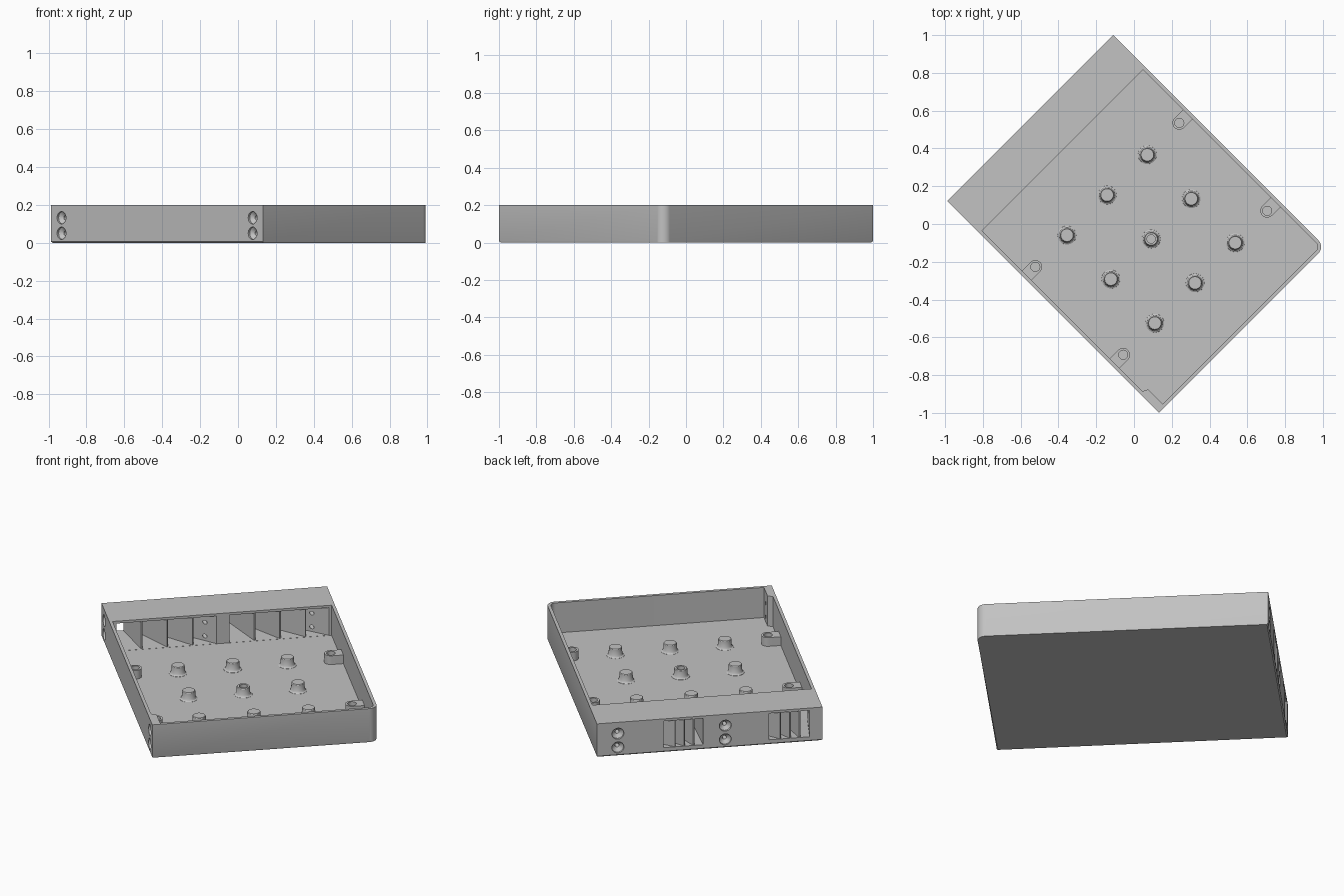
import bpy, bmesh, math
from mathutils import Matrix, Vector

cube = bpy.data.objects.get("Cube")
if cube:
    bpy.data.objects.remove(cube, do_unlink=True)

grey = bpy.data.materials.new("light grey plastic")
grey.use_nodes = True
GREY = (0.54, 0.54, 0.54, 1)
grey.diffuse_color = GREY
grey.node_tree.nodes["Principled BSDF"].inputs["Base Color"].default_value = GREY

# Tray limits in its own axes: x runs along the tray, y across it
X0, X1, Y0, Y1, TOP = -0.785, 0.8, -0.613, 0.629, 0.2
WALL, FLOOR, LID_X, LID_Z = 0.018, 0.02, -0.543, 0.186
TURN = Matrix.Rotation(math.radians(-45), 4, 'Z')   # tray stands diagonally


def finish(name, bm):
    bmesh.ops.recalc_face_normals(bm, faces=bm.faces)
    mesh = bpy.data.meshes.new(name)
    bm.to_mesh(mesh)
    bm.free()
    mesh.materials.append(grey)
    ob = bpy.data.objects.new(name, mesh)
    bpy.context.collection.objects.link(ob)
    return ob


def loft(name, rings, place=Matrix.Identity(4), bevel=0):
    """Skin a stack of rings and cap both ends."""
    bm = bmesh.new()
    loops = [[bm.verts.new(place @ Vector(p)) for p in ring] for ring in rings]
    n = len(loops[0])
    for a, b in zip(loops, loops[1:]):
        for i in range(n):
            j = (i + 1) % n
            bm.faces.new((a[i], a[j], b[j], b[i]))
    base = bm.faces.new(loops[0][::-1])
    bm.faces.new(loops[-1])
    if bevel:
        bmesh.ops.bevel(bm, geom=list(base.edges), offset=bevel, segments=1, affect='EDGES')
    return finish(name, bm)


def prism(name, pts, z0, z1, bevel=0):
    return loft(name, [[(x, y, z) for x, y in pts] for z in (z0, z1)], bevel=bevel)


def arc(cx, cy, r, a0, a1, n=10):
    angles = [math.radians(a0 + (a1 - a0) * i / n) for i in range(n + 1)]
    return [(cx + r * math.cos(a), cy + r * math.sin(a)) for a in angles]


def lathe(name, profile, place, n=32):
    return loft(name, [[(x, y, z) for x, y in arc(0, 0, r, 0, 360, n)[:-1]]
                       for r, z in profile], place)


def cut(target, cutter):
    cutter.hide_render = True
    mod = target.modifiers.new("cut", 'BOOLEAN')
    mod.operation, mod.solver, mod.object = 'DIFFERENCE', 'EXACT', cutter
    bpy.context.view_layer.objects.active = target
    bpy.ops.object.modifier_apply(modifier=mod.name)
    bpy.data.objects.remove(cutter, do_unlink=True)


parts = []

# Tray body with one rounded corner
R = 0.048
tray = prism("tray", [(X0, Y0), (X1, Y0)] + arc(X1 - R, Y1 - R, R, 0, 90) + [(X0, Y1)],
             0, TOP, bevel=0.007)
parts.append(tray)

# Open pocket, leaving a thicker pad for the end screws
xi, ylo, yhi, r = X1 - WALL, Y0 + WALL, Y1 - WALL, R - WALL
pocket = [(LID_X, ylo), (0.658, ylo), (0.672, ylo + 0.028), (xi, ylo + 0.028)]
pocket += arc(xi - r, yhi - r, r, 0, 90) + [(LID_X, yhi)]
cut(tray, prism("pocket_cutter", pocket, FLOOR, 0.3))

# Two flared vents under the lid strip, each with three guide fins
IN_X = LID_X + 0.01
for side, out_a, out_b, in_a, in_b in (("right", -0.541, -0.331, -0.573, -0.009),
                                       ("left", 0.044, 0.248, 0.05, yhi - 0.001)):
    vent = prism("vent_cutter", [(X0 - 0.01, out_a), (IN_X, in_a), (IN_X, in_b),
                                 (X0 - 0.01, out_b)], FLOOR + 0.0005, LID_Z)
    for v in vent.data.vertices:
        if v.co.x < X0 and v.co.z < 0.1:
            v.co.z += 0.008
    cut(tray, vent)
    for k in (1, 2, 3):
        f = k / 4
        start = Vector((X0 + 0.004, out_a + (out_b - out_a) * f))
        end = Vector((LID_X - 0.008, in_a + (in_b - in_a) * f))
        side_step = (end - start).orthogonal().normalized() * 0.005
        parts.append(prism(f"{side}_vent_fin_{k}",
                           [start - side_step, end - side_step, end + side_step,
                            start + side_step], FLOOR - 0.005, LID_Z + 0.004))

# Countersunk screw holes in pairs on the long side and the vent end
facing_y = Matrix.Rotation(math.radians(90), 4, 'X')
facing_x = Matrix.Rotation(math.radians(-90), 4, 'Y')
for z in (0.05, 0.132):
    spots = [(Matrix.Translation((x, Y0, z)) @ facing_y, 0.09) for x in (-0.705, 0.722)]
    spots += [(Matrix.Translation((X0, y, z)) @ facing_x, 0.225) for y in (-0.078, 0.513)]
    for place, depth in spots:
        cut(tray, lathe("screw_cutter", [(0.011, -depth), (0.011, -0.028),
                                         (0.033, -0.012), (0.033, 0.02)], place, 24))

# Grid of support pegs with flared feet; the middle one is hollow
PEG = [(0.05, FLOOR - 0.002), (0.049, 0.021), (0.042, 0.025), (0.037, 0.034),
       (0.036, 0.066), (0.033, 0.07)]
for i, x in enumerate((-0.209, 0.12, 0.449)):
    for j, y in enumerate((-0.293, 0.008, 0.309)):
        hollow = [(0.022, 0.07), (0.022, 0.03)] if i == j == 1 else []
        parts.append(lathe(f"peg_{i}_{j}", PEG + hollow, Matrix.Translation((x, y, 0))))

# Screw bosses joined to the side walls
for x in (-0.209, 0.449):
    for name, y, wall_y, a in (("right", -0.53, ylo - 0.004, 0), ("left", 0.548, yhi + 0.004, 180)):
        w = 0.036 if a == 0 else -0.036
        outline = arc(x, y, 0.036, a, a + 180, 16) + [(x - w, wall_y), (x + w, wall_y)]
        boss = prism(f"{name}_boss", outline, FLOOR - 0.003, 0.072)
        cut(boss, lathe("boss_cutter", [(0.024, 0.03), (0.024, 0.1)],
                        Matrix.Translation((x, y, 0)), 24))
        parts.append(boss)

# Turn everything into place and shade
bpy.ops.object.select_all(action='DESELECT')
for ob in parts:
    ob.data.transform(TURN)
    ob.select_set(True)
bpy.context.view_layer.objects.active = tray
bpy.ops.object.shade_smooth_by_angle(angle=math.radians(30))
